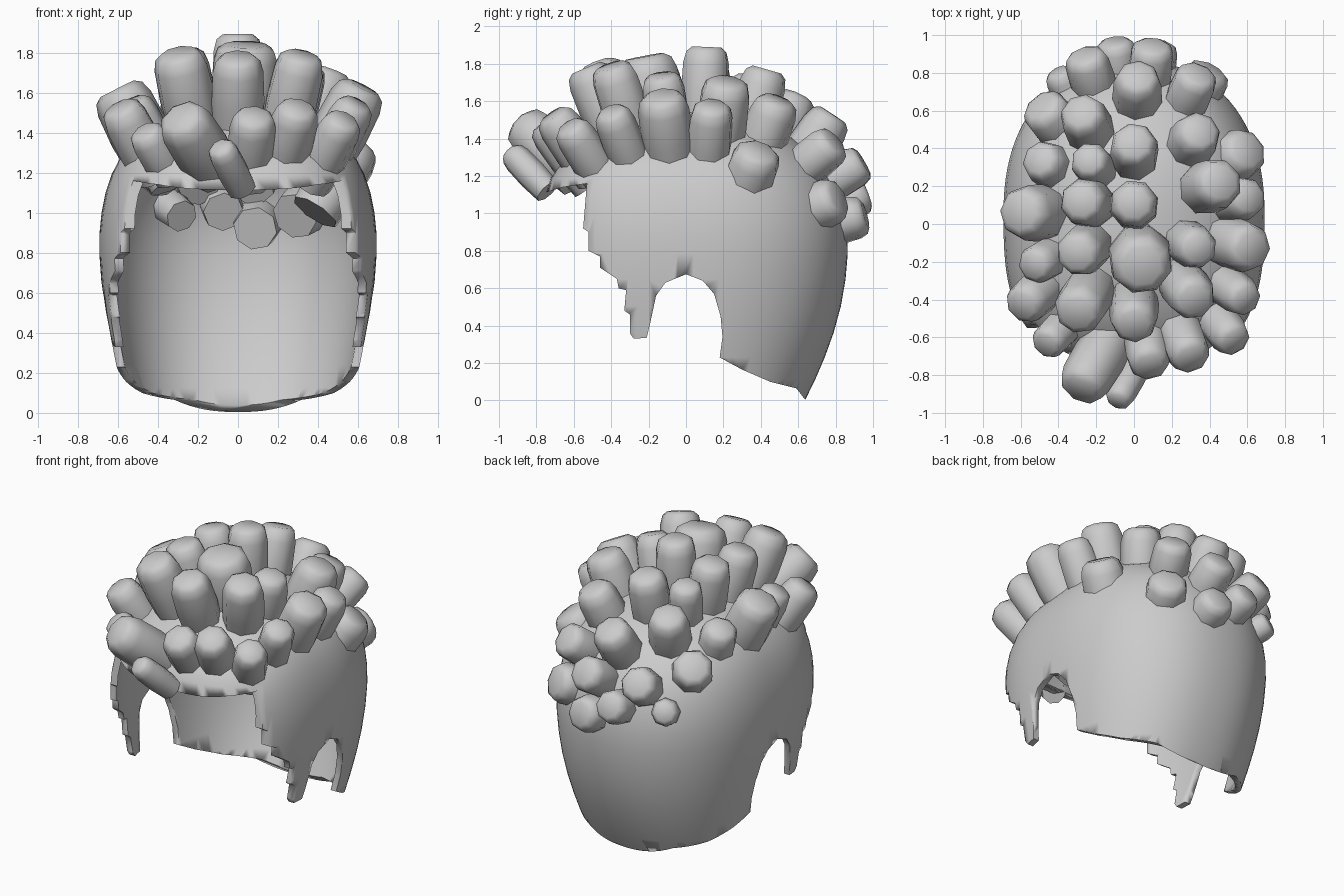
import bpy, bmesh, math
from mathutils import Vector

if "Cube" in bpy.data.objects:
    bpy.data.objects.remove(bpy.data.objects["Cube"])


def make_object(name, bm, angle=60):
    bmesh.ops.recalc_face_normals(bm, faces=bm.faces[:])
    me = bpy.data.meshes.new(name)
    bm.to_mesh(me)
    bm.free()
    ob = bpy.data.objects.new(name, me)
    bpy.context.collection.objects.link(ob)
    bpy.ops.object.select_all(action='DESELECT')
    ob.select_set(True)
    bpy.context.view_layer.objects.active = ob
    bpy.ops.object.shade_smooth_by_angle(angle=math.radians(angle))
    return ob


def spow(v, p):
    return math.copysign(abs(v) ** p, v)


# Scalp shell: rows of (z, half width, front y, back y)
ROWS = [(-0.12, .53, -.70, .57), (0, .56, -.72, .64), (.22, .615, -.75, .745), (.5, .67, -.76, .84),
        (.8, .70, -.77, .875), (1.0, .69, -.77, .86), (1.2, .64, -.74, .79),
        (1.34, .55, -.61, .67), (1.46, .40, -.42, .49), (1.53, .2, -.2, .27)]
SEG = 48
bm = bmesh.new()
rings = []
for z, hx, yf, yb in ROWS:
    cy, ring = 0.05, []
    for i in range(SEG):
        a = 2 * math.pi * i / SEG
        p = 2 / (2.25 if math.sin(a) > 0 else 2.8)   # squarer at the front
        s = spow(math.sin(a), p)
        ry = (yb - cy) if s > 0 else (cy - yf)
        ring.append(bm.verts.new((hx * spow(math.cos(a), p), cy + ry * s, z)))
    rings.append(ring)
for r0, r1 in zip(rings, rings[1:]):
    for i in range(SEG):
        j = (i + 1) % SEG
        bm.faces.new((r0[i], r0[j], r1[j], r1[i]))
apex = bm.verts.new((0, 0.04, 1.55))
for i in range(SEG):
    bm.faces.new((rings[-1][i], rings[-1][(i + 1) % SEG], apex))
cap = make_object("hair_cap", bm)

# Side outline (y, z): fringe, jagged sideburn, ear notch, nape
OUTLINE = [(-1.2, 1.09), (-.79, 1.10), (-.66, 1.14), (-.53, 1.16), (-.55, .92), (-.52, .90), (-.52, .80),
           (-.46, .77), (-.46, .71), (-.37, .65), (-.36, .60), (-.32, .59), (-.33, .48), (-.30, .46),
           (-.30, .36), (-.28, .33), (-.21, .335), (-.19, .42), (-.16, .56), (-.11, .63), (0, .675),
           (.09, .64), (.15, .57), (.185, .45), (.195, .34), (.18, .23), (.3, .165), (.45, .10),
           (.59, .065), (.64, 0), (1.2, 0), (1.2, 2), (-1.2, 2)]
bm = bmesh.new()
face = bm.faces.new([bm.verts.new((-1, y, z)) for y, z in OUTLINE])
ext = bmesh.ops.extrude_face_region(bm, geom=[face])
bmesh.ops.translate(bm, vec=(2, 0, 0),
                    verts=[v for v in ext['geom'] if isinstance(v, bmesh.types.BMVert)])
cutter = make_object("outline_cutter", bm)
cutter.hide_render = True

bpy.context.view_layer.objects.active = cap
cap.modifiers.new("smooth", 'SUBSURF').levels = 1
sol = cap.modifiers.new("thickness", 'SOLIDIFY')
sol.thickness, sol.offset = 0.04, -1
cut = cap.modifiers.new("outline", 'BOOLEAN')
cut.operation, cut.solver, cut.object = 'INTERSECT', 'EXACT', cutter
for m in [m.name for m in cap.modifiers]:
    bpy.ops.object.modifier_apply(modifier=m)
bpy.data.objects.remove(cutter)

# Locks: (tip x, tip y, tip z, radius)
LOCKS = [
    (-.10, .96, 1.10, .11), (.12, .95, .99, .12), (.10, .94, 1.27, .12), (-.26, .89, 1.27, .12),
    (-.40, .80, 1.08, .09), (.40, .81, 1.08, .13), (.34, .79, 1.38, .12),
    (.02, .78, 1.52, .13), (-.28, .59, 1.62, .13), (-.49, .62, 1.34, .13),
    (.60, .39, 1.33, .14), (.35, .49, 1.60, .13), (0, .43, 1.76, .13), (-.24, .34, 1.72, .11),
    (-.5, .34, 1.5, .12), (.46, .22, 1.70, .14), (.0, .11, 1.88, .13), (-.28, .12, 1.80, .13),
    (-.60, .06, 1.61, .15), (.61, .14, 1.57, .12), (.04, -.22, 1.83, .17), (-.3, -.16, 1.79, .13),
    (.34, -.13, 1.73, .12), (.62, -.13, 1.62, .14), (-.53, -.22, 1.55, .11), (.32, -.4, 1.78, .13),
    (0, -.53, 1.77, .13), (-.3, -.47, 1.79, .14), (-.59, -.43, 1.52, .12), (.59, -.4, 1.54, .11),
    (.53, -.62, 1.46, .11), (.3, -.71, 1.52, .12), (.08, -.75, 1.48, .12)]
# Front locks with their own roots: (tip, root, radius)
FRONT = [((-.29, -.88, 1.48), (-.11, -.58, 1.2), .14), ((-.09, -.94, 1.33), (.02, -.74, 1.12), .08),
         ((-.47, -.64, 1.41), (-.33, -.5, 1.18), .10)]
PROFILE = [(0, .92), (.4, 1.02), (.8, .98), (.94, .86), (1, .62)]
SIDES = 8


def lock(name, tip, root, r, turn):
    d = tip - root
    q = d.to_track_quat('Z', 'Y')
    bm = bmesh.new()
    loops = []
    for t, k in PROFILE:
        loops.append([bm.verts.new(root + d * t + q @ Vector(
            (r * k * math.cos(2 * math.pi * i / SIDES + turn),
             r * k * math.sin(2 * math.pi * i / SIDES + turn), 0))) for i in range(SIDES)])
    for a, b in zip(loops, loops[1:]):
        for i in range(SIDES):
            j = (i + 1) % SIDES
            bm.faces.new((a[i], a[j], b[j], b[i]))
    bm.faces.new(loops[0])
    bm.faces.new(loops[-1])
    make_object(name, bm, 50)


for n, (x, y, z, r) in enumerate(LOCKS):
    tip = Vector((x, y, z))
    back = y > .6 and z < 1.4
    d = (tip - Vector((0, .05, .75 if back else .42))).normalized()
    lock(f"hair_lock_{n + 1}", tip + d * .01, tip - d * (.27 if back else .41), r, n)
for n, (tip, root, r) in enumerate(FRONT):
    lock(f"front_lock_{n + 1}", Vector(tip), Vector(root), r, n)
